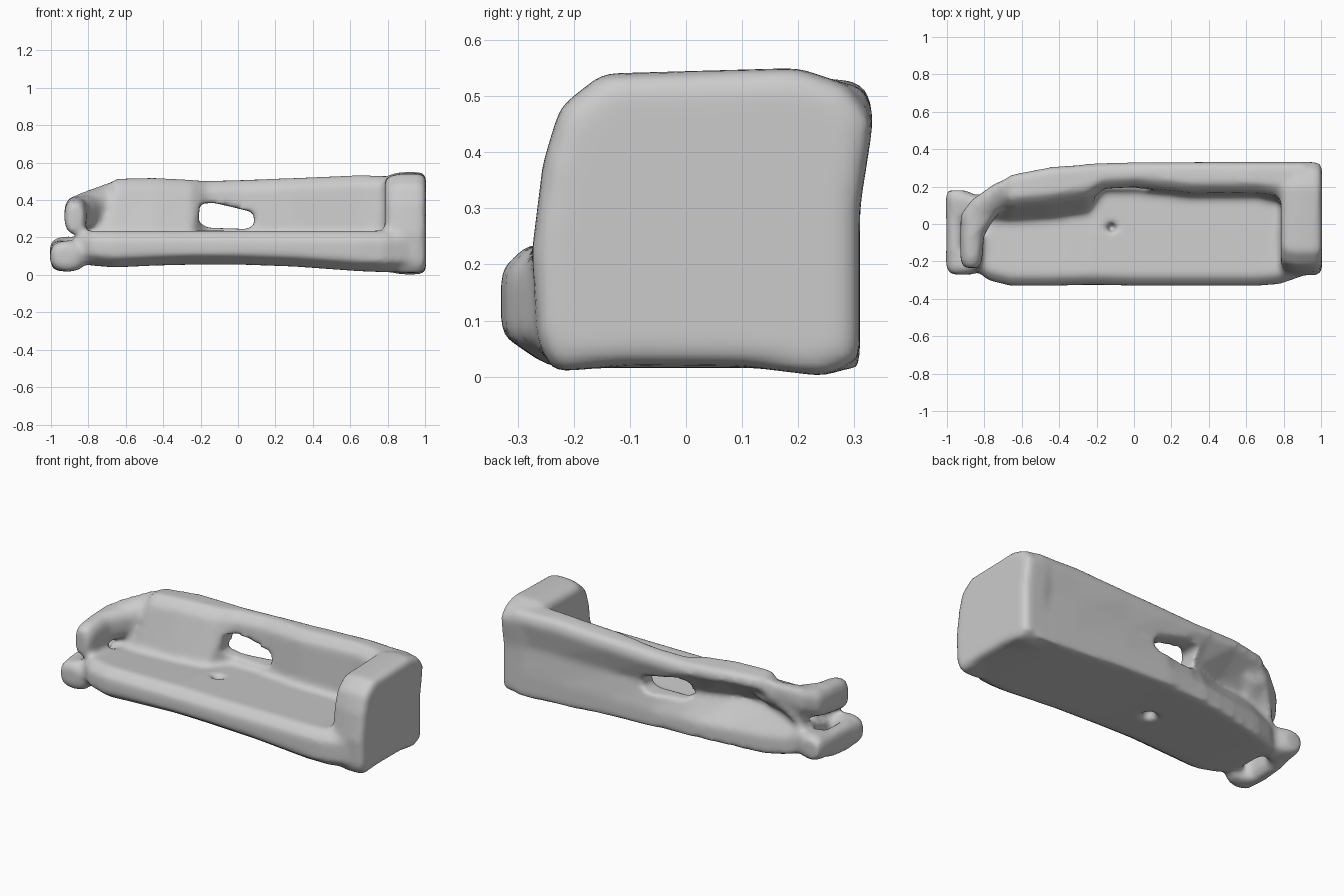
import bpy, bmesh, math


def loft(bm, rings):
    """Closed solid through a list of equal-length point rings."""
    loops = [[bm.verts.new(p) for p in r] for r in rings]
    faces = [bm.faces.new(loops[0]), bm.faces.new(loops[-1])]
    n = len(loops[0])
    for a, b in zip(loops, loops[1:]):
        for i in range(n):
            j = (i + 1) % n
            faces.append(bm.faces.new((a[i], a[j], b[j], b[i])))
    bmesh.ops.recalc_face_normals(bm, faces=faces)


def bar(bm, stations, n=10):
    """Rounded bar running along y: (y, x, z, half width, half height)."""
    rings = []
    for y, x, z, rx, rz in stations:
        ring = []
        for i in range(n):
            a = 2 * math.pi * (i + 0.5) / n
            c, s = math.cos(a), math.sin(a)
            ring.append((x + rx * math.copysign(abs(c) ** 0.75, c), y,
                         z + rz * math.copysign(abs(s) ** 0.75, s)))
        rings.append(ring)
    loft(bm, rings)


def make_object(name, bm):
    me = bpy.data.meshes.new(name)
    bm.to_mesh(me)
    bm.free()
    ob = bpy.data.objects.new(name, me)
    bpy.context.collection.objects.link(ob)
    return ob


body = bmesh.new()

# L-shaped tray: floor plus back wall, lofted along x
# x, front y, wall foot y, wall top y, back top y, top z, back mid y, back bottom y, bottom z
tray = [
    (-0.85, -0.24, 0.02, 0.05, 0.14, 0.24, 0.13, 0.14, 0.06),
    (-0.78, -0.30, 0.02, 0.07, 0.19, 0.37, 0.12, 0.18, 0.05),
    (-0.66, -0.33, 0.02, 0.09, 0.27, 0.515, 0.12, 0.22, 0.04),
    (-0.45, -0.33, 0.03, 0.11, 0.31, 0.52, 0.14, 0.26, 0.05),
    (-0.25, -0.325, 0.06, 0.14, 0.325, 0.51, 0.21, 0.29, 0.055),
    (-0.17, -0.325, 0.18, 0.19, 0.33, 0.505, 0.24, 0.295, 0.055),
    (0.02, -0.33, 0.18, 0.20, 0.335, 0.51, 0.28, 0.31, 0.055),
    (0.30, -0.33, 0.15, 0.17, 0.335, 0.52, 0.29, 0.31, 0.045),
    (0.65, -0.33, 0.15, 0.17, 0.335, 0.535, 0.30, 0.31, 0.02),
    (0.78, -0.32, 0.12, 0.15, 0.335, 0.53, 0.30, 0.31, 0.015),
    (0.92, -0.27, 0.12, 0.15, 0.335, 0.53, 0.30, 0.31, 0.015),
]
rings = []
for x, yf, foot, yt, yb, zt, ym, ybb, zb in tray:
    zw = max(0.23, zt - 0.05)
    dx = 0.08 if x < -0.7 else 0.0          # floor end runs diagonally to the wall
    rings.append([(x + (dx if i in (4, 5) else 0), y, z) for i, (y, z) in enumerate((
        (yf + 0.08, zb), (yf, zb + 0.055), (yf, 0.19), (yf + 0.05, 0.238),
        (foot, 0.21), (yt, zw), (yt + 0.05, zt), (yb - 0.02, zt - 0.01),
        (yb, zw - 0.01), (ym, 0.2 + 0.4 * (zw - 0.2)), (ybb, 0.15),
        (ybb, zb)))])
loft(body, rings)

# End plate with a rounded upper front corner
plate = [(-0.235, 0.008), (-0.265, 0.06), (-0.275, 0.22), (-0.255, 0.38),
         (-0.225, 0.48), (-0.15, 0.54), (0.2, 0.55), (0.29, 0.52),
         (0.335, 0.46), (0.31, 0.3), (0.31, 0.03), (0.25, 0.0), (0.1, 0.018), (-0.1, 0.02)]
rings = []
for x, k in ((0.785, 0.86), (0.81, 0.95), (0.87, 1.0), (0.97, 1.0), (1.005, 0.95)):
    rings.append([(x, 0.05 + (y - 0.05) * k, 0.28 + (z - 0.28) * k) for y, z in plate])
loft(body, rings)

# Upper hook sweeping off the back wall
bar(body, [(0.22, -0.66, 0.43, 0.08, 0.07), (0.13, -0.75, 0.37, 0.12, 0.09),
           (0.05, -0.83, 0.34, 0.10, 0.09), (-0.06, -0.865, 0.325, 0.065, 0.095),
           (-0.19, -0.87, 0.31, 0.06, 0.095), (-0.235, -0.87, 0.30, 0.045, 0.08)])

# Lower hook: loop closed onto the tray at both ends
bar(body, [(0.18, -0.95, 0.13, 0.05, 0.06), (0.14, -0.91, 0.13, 0.10, 0.08),
           (0.06, -0.91, 0.12, 0.10, 0.08), (0.02, -0.955, 0.11, 0.05, 0.08),
           (-0.14, -0.955, 0.10, 0.05, 0.085), (-0.18, -0.91, 0.10, 0.10, 0.085),
           (-0.24, -0.91, 0.10, 0.095, 0.085), (-0.27, -0.92, 0.10, 0.06, 0.06)])
bracket = make_object("bracket", body)

# Cutters: window through the wall, pits in the floor and underside
cut = bmesh.new()
loft(cut, [[(x, y, z) for x, z in ((-0.21, 0.28), (-0.16, 0.252), (0.05, 0.245),
            (0.09, 0.27), (0.08, 0.335), (-0.02, 0.36), (-0.13, 0.385), (-0.205, 0.38))]
           for y in (0.0, 0.5)])
for pit in (((0.04, 0.26), (0.02, 0.16)), ((0.03, 0.11), (0.06, 0.0))):
    loft(cut, [[(-0.12 + r * math.cos(i * math.pi / 4), -0.02 + r * math.sin(i * math.pi / 4), z)
                for i in range(8)] for r, z in pit])
cutter = make_object("opening_cutter", cut)
cutter.hide_render = True
cutter.hide_viewport = True

# Fuse the parts, open the window, soften the edges
m = bracket.modifiers.new("fuse", 'REMESH')
m.mode = 'VOXEL'
m.voxel_size = 0.018
m = bracket.modifiers.new("openings", 'BOOLEAN')
m.operation = 'DIFFERENCE'
m.object = cutter
m.solver = 'EXACT'
m = bracket.modifiers.new("refuse", 'REMESH')
m.mode = 'VOXEL'
m.voxel_size = 0.016
m.use_smooth_shade = True
m = bracket.modifiers.new("soften", 'SMOOTH')
m.factor = 0.5
m.iterations = 4
